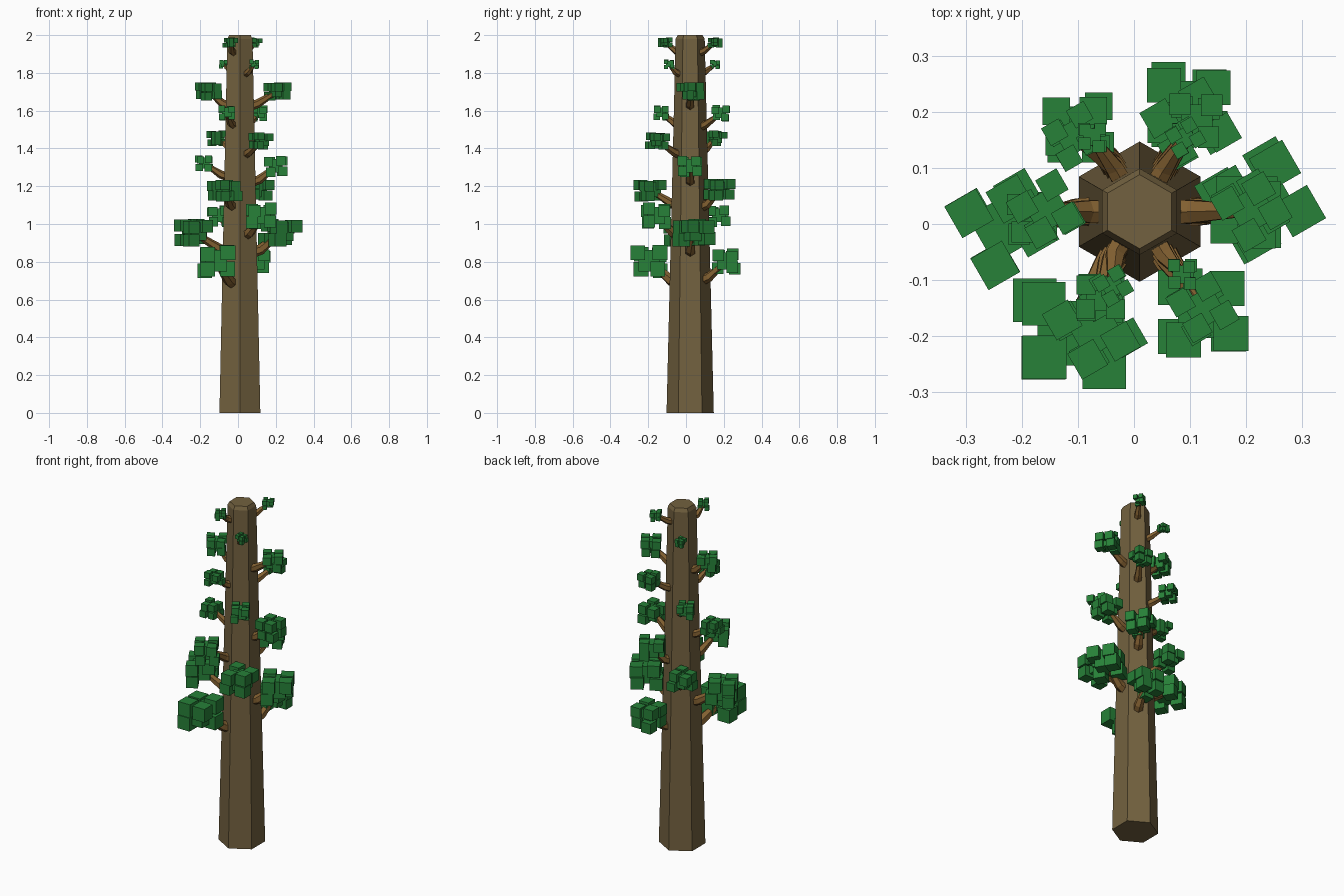
import bpy, bmesh, math, random
from mathutils import Vector, Matrix

if "Cube" in bpy.data.objects:
    bpy.data.objects.remove(bpy.data.objects["Cube"])

random.seed(4)


def material(name, rgb):
    m = bpy.data.materials.new(name)
    m.diffuse_color = (*rgb, 1)
    m.use_nodes = True
    m.node_tree.nodes["Principled BSDF"].inputs["Base Color"].default_value = m.diffuse_color
    return m


BARK = material("bark", (0.17, 0.12, 0.05))
WOOD = material("branch_wood", (0.22, 0.115, 0.03))
LEAF = material("leaf_green", (0.02, 0.22, 0.04))


def finish(bm, name, mat):
    bmesh.ops.recalc_face_normals(bm, faces=bm.faces)
    me = bpy.data.meshes.new(name)
    bm.to_mesh(me)
    bm.free()
    me.materials.append(mat)
    ob = bpy.data.objects.new(name, me)
    bpy.context.collection.objects.link(ob)


def limb(name, points, radii, mat, sides=6):
    """Tapered six-sided tube through the points, capped at both ends."""
    bm = bmesh.new()
    pts = [Vector(p) for p in points]
    rings = []
    for i, (p, r) in enumerate(zip(pts, radii)):
        d = pts[min(i + 1, len(pts) - 1)] - pts[max(i - 1, 0)]
        q = d.to_track_quat('Z', 'Y')
        ring = []
        for k in range(sides):
            a = math.pi / 2 + k * math.tau / sides
            ring.append(bm.verts.new(p + q @ Vector((r * math.cos(a), r * math.sin(a), 0))))
        rings.append(ring)
    for a, b in zip(rings, rings[1:]):
        for k in range(sides):
            n = (k + 1) % sides
            bm.faces.new((a[k], a[n], b[n], b[k]))
    bm.faces.new(rings[0])
    bm.faces.new(rings[-1])
    finish(bm, name, mat)


def leaves(name, centre, size, yaw):
    """Cluster of upright cubes: a core with smaller cubes at its corners."""
    bm = bmesh.new()
    turn = Matrix.Translation(centre) @ Matrix.Rotation(yaw, 4, 'Z')
    cubes = [((0, 0, 0.03), 0.56)]
    for sx in (-1, 1):
        for sy in (-1, 1):
            for sz in (-1, 1):
                o = [s * random.uniform(0.2, 0.31) for s in (sx, sy)]
                cubes.append(((*o, sz * random.uniform(0.16, 0.25)), 0.38))
    cubes.pop(random.choice((1, 3, 5, 7)))
    for off, side in cubes:
        bmesh.ops.create_cube(bm, size=side * size,
                              matrix=turn @ Matrix.Translation(Vector(off) * size))
    finish(bm, name, LEAF)


# Trunk with a small chamfer at the top
CX, CY = 0.01, 0.022
limb("trunk", [(CX, CY, 0), (CX, CY, 1.98), (CX, CY, 2.0)], [0.125, 0.077, 0.066], BARK)

# Leaf clusters in opposite pairs up the trunk: x, y, z, size
clusters = [
    (-0.115, -0.195, 0.80, 0.205), (0.095, 0.21, 0.80, 0.16),
    (0.225, 0.04, 0.955, 0.18), (-0.232, -0.005, 0.955, 0.17),
    (0.125, -0.157, 1.04, 0.165), (-0.1, 0.173, 1.042, 0.13),
    (-0.07, -0.187, 1.178, 0.14), (0.1, 0.177, 1.178, 0.14),
    (0.2, 0.02, 1.305, 0.13), (-0.178, 0.012, 1.32, 0.1),
    (0.125, -0.15, 1.44, 0.105), (-0.107, 0.155, 1.453, 0.095),
    (-0.06, -0.13, 1.588, 0.09), (0.112, 0.185, 1.585, 0.1),
    (0.21, 0.025, 1.703, 0.12), (-0.155, 0.025, 1.703, 0.115),
    (0.085, -0.09, 1.845, 0.057), (-0.075, 0.155, 1.845, 0.055),
    (-0.038, -0.11, 1.96, 0.064), (0.09, 0.153, 1.96, 0.062),
]
first_angles = (240, 0, 300)

for i, (x, y, z, s) in enumerate(clusters):
    pair, side = divmod(i, 2)
    a = math.radians(first_angles[pair % 3] + 180 * side)
    out = Vector((math.cos(a), math.sin(a), 0))
    z0 = z - 0.03 - 0.4 * s
    r = 0.015 + 0.09 * s
    trunk_r = 0.108 - 0.021 * z0
    axis = Vector((CX, CY, z0))
    tip = Vector((x, y, z))
    # Branch rising outward from the trunk into its leaves
    start = axis + out * (trunk_r - 0.03) + Vector((0, 0, -0.005))
    mid = axis + out * (trunk_r + 0.02) + Vector((0, 0, 0.012))
    limb(f"branch_{i + 1}", [start, mid, tip], [r, r * 0.9, r * 0.45], WOOD)
    leaves(f"leaves_{i + 1}", tip, s, math.radians(30 * (pair % 2)))
